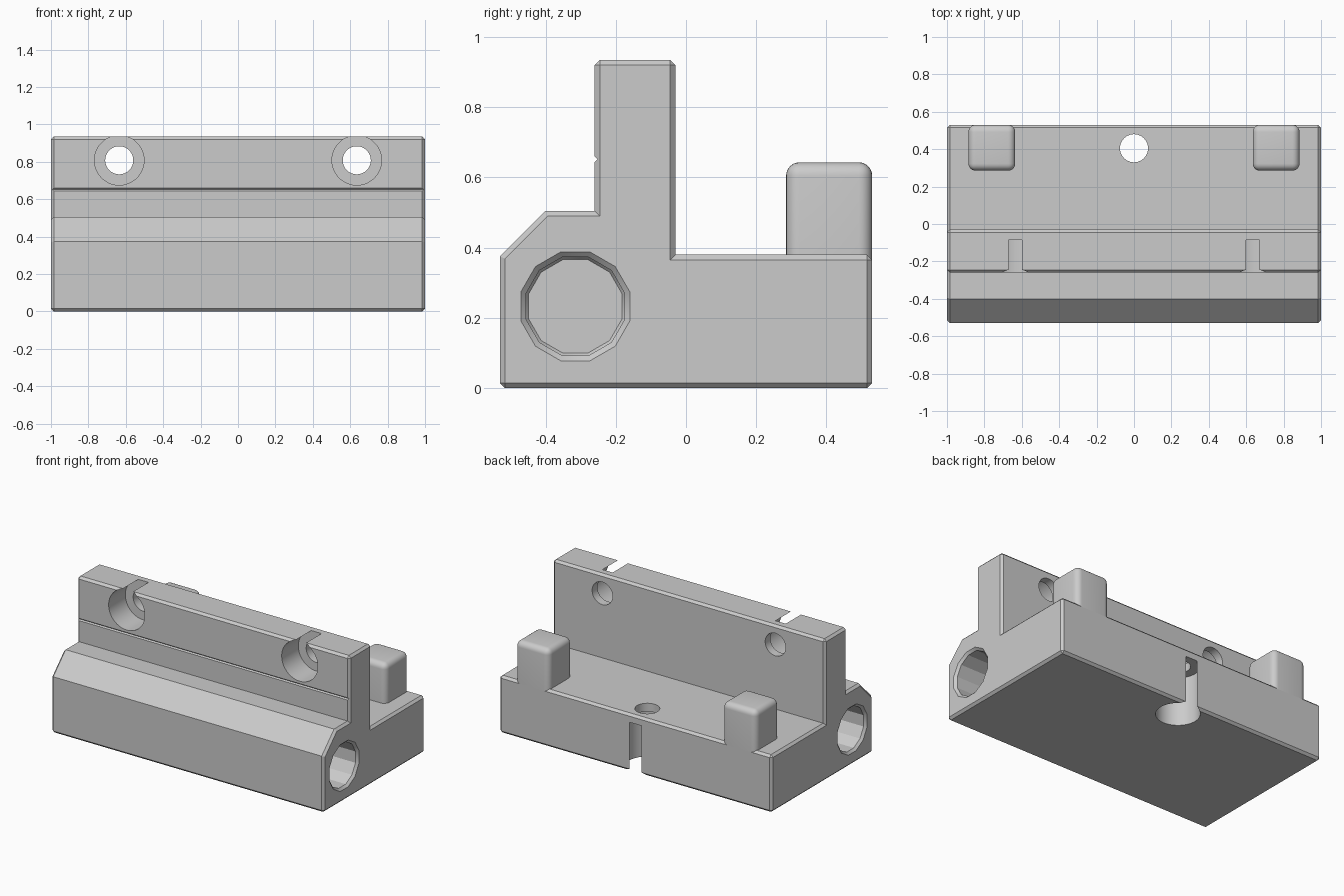
import bpy, bmesh, math
from mathutils import Matrix, Vector

cube = bpy.data.objects.get("Cube")
if cube:
    bpy.data.objects.remove(cube)

CHAMFER = 0.015

grey = bpy.data.materials.new("plain grey")
grey.use_nodes = True
GREY = (0.6, 0.6, 0.6, 1)
grey.diffuse_color = GREY
grey.node_tree.nodes["Principled BSDF"].inputs["Base Color"].default_value = GREY


def finish(bm, name):
    bmesh.ops.recalc_face_normals(bm, faces=bm.faces)
    mesh = bpy.data.meshes.new(name)
    bm.to_mesh(mesh)
    bm.free()
    mesh.materials.append(grey)
    obj = bpy.data.objects.new(name, mesh)
    bpy.context.collection.objects.link(obj)
    return obj


def activate(obj):
    bpy.ops.object.select_all(action="DESELECT")
    obj.select_set(True)
    bpy.context.view_layer.objects.active = obj


def extrude_profile(bm, points, half):
    """Closed y-z profile extruded along x from -half to half."""
    face = bm.faces.new([bm.verts.new((-half, y, z)) for y, z in points])
    out = bmesh.ops.extrude_face_region(bm, geom=[face])["geom"]
    moved = [v for v in out if isinstance(v, bmesh.types.BMVert)]
    bmesh.ops.translate(bm, verts=moved, vec=(2 * half, 0, 0))


def lathe_cutter(rings, sides, origin, direction):
    """Stacked rings (radius, distance) along a direction."""
    turn = Vector((0, 0, 1)).rotation_difference(Vector(direction)).to_matrix()
    place = Matrix.Translation(origin) @ turn.to_4x4()
    bm = bmesh.new()
    loops = []
    for radius, dist in rings:
        angles = [2 * math.pi * (i + 0.5) / sides for i in range(sides)]
        loops.append([bm.verts.new(place @ Vector((radius * math.cos(a), radius * math.sin(a), dist)))
                      for a in angles])
    for a, b in zip(loops, loops[1:]):
        for i in range(sides):
            j = (i + 1) % sides
            bm.faces.new((a[i], a[j], b[j], b[i]))
    bm.faces.new(loops[0])
    bm.faces.new(loops[-1])
    return finish(bm, "cutter")


# Body: stepped block with an upright wall
profile = [(-0.53, 0), (0.53, 0), (0.53, 0.38), (-0.03, 0.38), (-0.03, 0.935),
           (-0.26, 0.935), (-0.26, 0.505), (-0.4, 0.505), (-0.53, 0.375)]
square_corners = [profile[i] for i in (0, 1, 2, 4, 5)]
bm = bmesh.new()
extrude_profile(bm, profile, 1)
bmesh.ops.recalc_face_normals(bm, faces=bm.faces)


def is_chamfered(edge):
    a, b = (v.co for v in edge.verts)
    if abs(a.x - b.x) < 0.01:
        return True
    return any(abs(a.y - y) + abs(a.z - z) < 0.001 for y, z in square_corners)


bmesh.ops.bevel(bm, geom=[e for e in bm.edges if is_chamfered(e)],
                offset=CHAMFER, segments=1, affect="EDGES", clamp_overlap=False)
body = finish(bm, "body")

cutters = []
# Fine groove along the front of the wall
bm = bmesh.new()
extrude_profile(bm, [(-0.27, 0.635), (-0.252, 0.652), (-0.27, 0.669)], 1.1)
cutters.append(finish(bm, "cutter"))

# Counterbored screw holes: two through the wall, one up through the base
BORE, HOLE = 0.1325, 0.075
screw = [(BORE, -0.1), (BORE, 0.175), (HOLE, 0.175), (HOLE, 0.4)]
for x in (-0.635, 0.635):
    cutters.append(lathe_cutter(screw, 64, (x, -0.26, 0.808), (0, 1, 0)))
screw_up = [(BORE, -0.1), (BORE, 0.325), (HOLE, 0.325), (HOLE, 0.5)]
cutters.append(lathe_cutter(screw_up, 64, (0, 0.405, 0), (0, 0, 1)))

# Twelve-sided blind sockets in both ends, with a chamfered mouth
flat = 1 / math.cos(math.pi / 12)
socket = [(0.17 * flat, -CHAMFER), (0.14 * flat, CHAMFER),
          (0.14 * flat, 0.6), (0.133 * flat, 0.61)]
for side in (-1, 1):
    cutters.append(lathe_cutter(socket, 12, (side, -0.315, 0.233), (-side, 0, 0)))

for cutter in cutters:
    mod = body.modifiers.new("cut", "BOOLEAN")
    mod.operation = "DIFFERENCE"
    mod.solver = "EXACT"
    mod.object = cutter
    activate(body)
    bpy.ops.object.modifier_apply(modifier=mod.name)
    bpy.data.objects.remove(cutter)

# Rounded pegs standing on the back corners
pegs = []
for side, name in ((1, "left_peg"), (-1, "right_peg")):
    bm = bmesh.new()
    bmesh.ops.create_cube(bm, size=1)
    bmesh.ops.scale(bm, vec=(0.25, 0.245, 0.278), verts=bm.verts)
    bmesh.ops.translate(bm, vec=(side * 0.76, 0.4075, 0.504), verts=bm.verts)
    rounded = [e for e in bm.edges if max(v.co.z for v in e.verts) > 0.5]
    bmesh.ops.bevel(bm, geom=rounded, offset=0.038, segments=6, profile=0.5, affect="EDGES")
    pegs.append(finish(bm, name))

for obj in [body] + pegs:
    activate(obj)
    bpy.ops.object.shade_smooth_by_angle(angle=math.radians(25))
